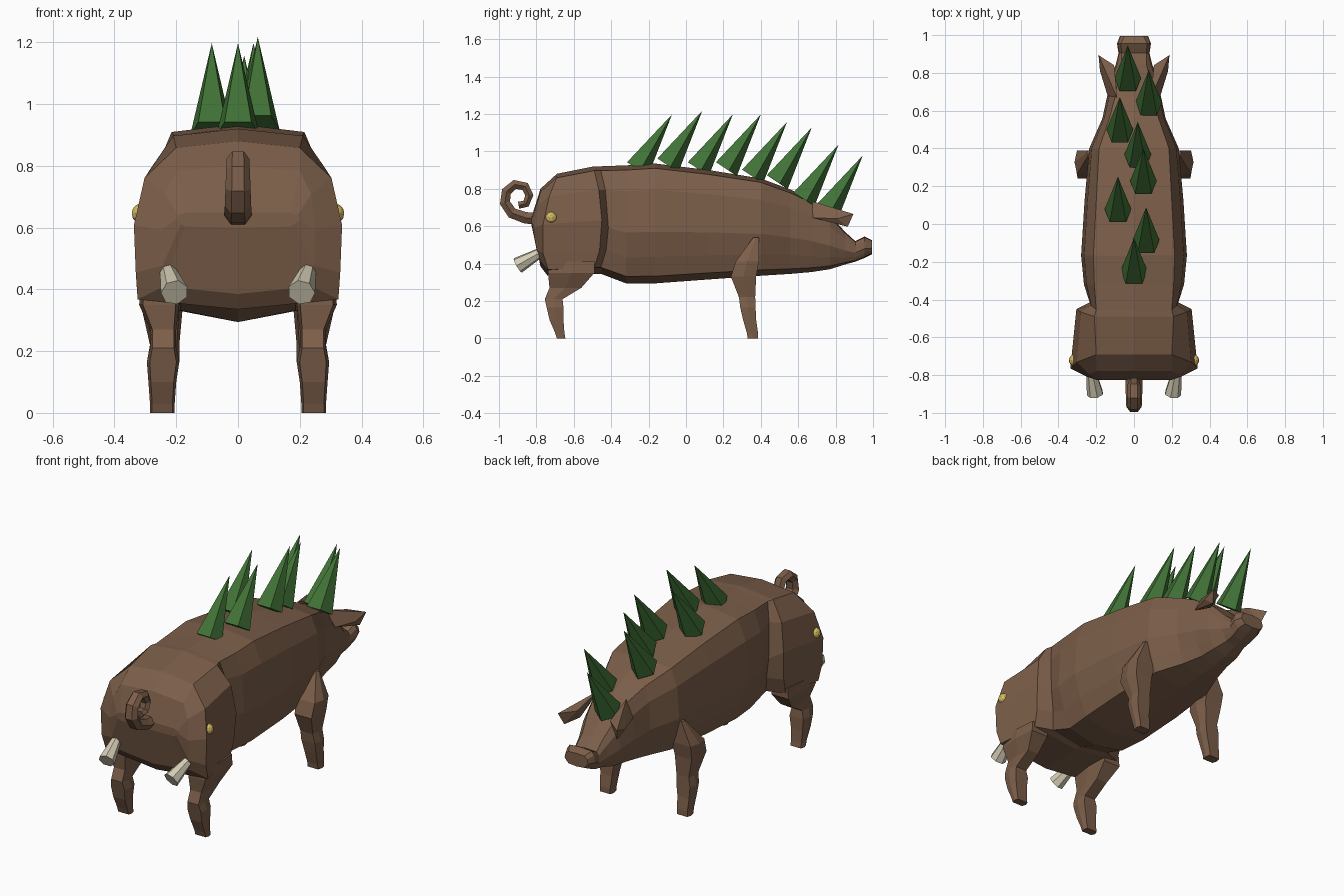
import bpy, bmesh, math
from mathutils import Vector, Matrix

cube = bpy.data.objects.get("Cube")
if cube:
    bpy.data.objects.remove(cube, do_unlink=True)


def material(name, rgb):
    m = bpy.data.materials.new(name)
    m.use_nodes = True
    m.diffuse_color = (*rgb, 1)
    m.node_tree.nodes["Principled BSDF"].inputs["Base Color"].default_value = (*rgb, 1)
    return m


BROWN = material("brown hide", (0.2, 0.112, 0.067))
GREEN = material("spike green", (0.053, 0.17, 0.038))
IVORY = material("ivory tusk", (0.66, 0.61, 0.46))
YELLOW = material("eye yellow", (0.66, 0.5, 0.115))


def finish(name, bm, mat, mirror=False):
    bmesh.ops.recalc_face_normals(bm, faces=bm.faces)
    mesh = bpy.data.meshes.new(name)
    bm.to_mesh(mesh)
    bm.free()
    ob = bpy.data.objects.new(name, mesh)
    bpy.context.collection.objects.link(ob)
    mesh.materials.append(mat)
    if mirror:
        ob.modifiers.new("Mirror", "MIRROR").use_mirror_merge = False
    return ob


def loft(name, rings, mat, mirror=False):
    """Skin closed rings of points and cap both ends."""
    bm = bmesh.new()
    loops = [[bm.verts.new(p) for p in ring] for ring in rings]
    n = len(loops[0])
    for a, b in zip(loops, loops[1:]):
        for i in range(n):
            j = (i + 1) % n
            bm.faces.new((a[i], a[j], b[j], b[i]))
    bm.faces.new(loops[0])
    bm.faces.new(loops[-1])
    return finish(name, bm, mat, mirror)


def body_ring(y, lean, bulge, top, bot, wt, w, wb):
    """Ten-sided section; lean shifts the bottom in y, bulge shifts the sides."""
    h = top - bot
    mid = .5 if y < -.46 else .57
    half = [(wt, .04, 0), (.25 * wt + .75 * w, .22, .6), (w, mid, 1),
            ((w + wb) / 2, .78, .7), (wb, .94, 0)]
    right = [(x, y + lean * f + bulge * k, top - f * h) for x, f, k in half]
    left = [(-x, yy, z) for x, yy, z in reversed(right)]
    return [(0, y, top), *right, (0, y + lean, bot), *left]


# Body from rump to snout: y, lean, bulge, top, bottom, top/mid/bottom half widths
body = [
    (-.825, 0, 0, .65, .60, .17, .20, .17),
    (-.778, 0, -.03, .80, .385, .20, .25, .24),
    (-.69, -.05, -.05, .88, .335, .20, .337, .325),
    (-.49, 0, .04, .92, .345, .21, .305, .29),
    (-.455, 0, .04, .92, .345, .20, .235, .19),
    (-.32, 0, 0, .925, .294, .21, .265, .185),
    (-.166, 0, 0, .935, .294, .215, .28, .20),
    (.12, 0, 0, .90, .315, .20, .262, .20),
    (.40, 0, 0, .855, .335, .185, .237, .18),
    (.56, 0, 0, .795, .345, .13, .167, .12),
    (.674, 0, 0, .738, .355, .10, .143, .09),
    (.77, 0, 0, .66, .37, .085, .122, .08),
    (.85, 0, 0, .57, .395, .065, .095, .06),
    (.905, 0, 0, .52, .41, .065, .082, .06),
    (.955, 0, 0, .545, .43, .07, .09, .065),
    (.995, 0, 0, .525, .45, .05, .075, .05),
]
loft("body", [body_ring(*r) for r in body], BROWN)


def leg_ring(z, y0, y1, x0, x1):
    xm, ym, k = (x0 + x1) / 2, (y0 + y1) / 2, .41 * (x1 - x0)
    return [(xm - k, y0, z), (xm + k, y0, z), (x1, ym, z),
            (xm + k, y1, z), (xm - k, y1, z), (x0, ym, z)]


# Legs: height, back, front, inner, outer
hind = [(.41, -.735, -.49, .19, .315), (.35, -.738, -.49, .19, .32),
        (.27, -.73, -.56, .20, .285), (.21, -.755, -.66, .20, .285),
        (.165, -.745, -.655, .19, .295), (.1, -.73, -.655, .20, .29),
        (.03, -.70, -.65, .205, .285), (0, -.69, -.645, .205, .285)]
fore = [(.54, .36, .39, .18, .25), (.41, .265, .39, .17, .315),
        (.33, .24, .375, .18, .31), (.22, .283, .37, .19, .285),
        (.165, .29, .372, .19, .295), (.1, .305, .375, .20, .29),
        (.03, .325, .385, .205, .285), (0, .33, .385, .205, .285)]
loft("hind_legs", [leg_ring(*r) for r in hind], BROWN, True)
loft("front_legs", [leg_ring(*r) for r in fore], BROWN, True)

# Ears, drooping wedges
bm = bmesh.new()
for p in [(.09, .67, .735), (.14, .68, .645), (.105, .84, .68), (.12, .79, .62),
          (.188, .895, .665), (.168, .865, .597), (.18, .81, .64)]:
    bm.verts.new(p)
bmesh.ops.convex_hull(bm, input=bm.verts)
finish("ears", bm, BROWN, True)

# Curled tail, a flattened tube tapering to the tip
path = [(-.76, .635), (-.86, .645), (-.93, .67), (-.968, .725), (-.96, .785),
        (-.915, .823), (-.86, .812), (-.838, .765), (-.855, .72), (-.895, .712)]
rings = []
for i, (y, z) in enumerate(path):
    a, b = path[max(i - 1, 0)], path[min(i + 1, len(path) - 1)]
    side = Vector((0, a[1] - b[1], b[0] - a[0])).normalized()
    t = 1 - .45 * i / len(path)
    rings.append([Vector((0, y, z)) + Vector((.047 * t * math.cos(u), 0, 0))
                  + side * (.037 * t * math.sin(u))
                  for u in (math.tau * k / 6 for k in range(6))])
loft("tail", rings, BROWN)


def cone(name, base, tip, r1, r2, sides, mat, mirror=False):
    base, tip = Vector(base), Vector(tip)
    axis = tip - base
    bm = bmesh.new()
    bmesh.ops.create_cone(bm, cap_ends=True, segments=sides, radius1=r1, radius2=r2,
                          depth=axis.length)
    tilt = Vector((0, 0, 1)).rotation_difference(axis).to_matrix().to_4x4()
    bm.transform(Matrix.Translation((base + tip) / 2) @ tilt)
    bmesh.ops.remove_doubles(bm, verts=bm.verts, dist=1e-5)
    return finish(name, bm, mat, mirror)


# Tusks flare outwards from the face
cone("tusks", (.232, -.75, .475), (.205, -.9, .39), .022, .045, 7, IVORY, mirror=True)

# Row of leaning spikes along the back: x, tip y, tip z
spikes = [(0, -.075, 1.197), (.064, .087, 1.217), (-.085, .25, 1.197), (.05, .4, 1.197),
          (.02, .54, 1.157), (-.075, .672, 1.127), (.078, .815, 1.035), (-.033, .945, .978)]
for i, (x, y, z) in enumerate(spikes):
    cone(f"spike_{i + 1}", (x, y - .19, z - .288), (x, y, z), .074, 0, 5, GREEN)

# Eyes
bm = bmesh.new()
bmesh.ops.create_icosphere(bm, subdivisions=2, radius=.033,
                           matrix=Matrix.Translation((.312, -.722, .645)))
finish("eyes", bm, YELLOW, True)
